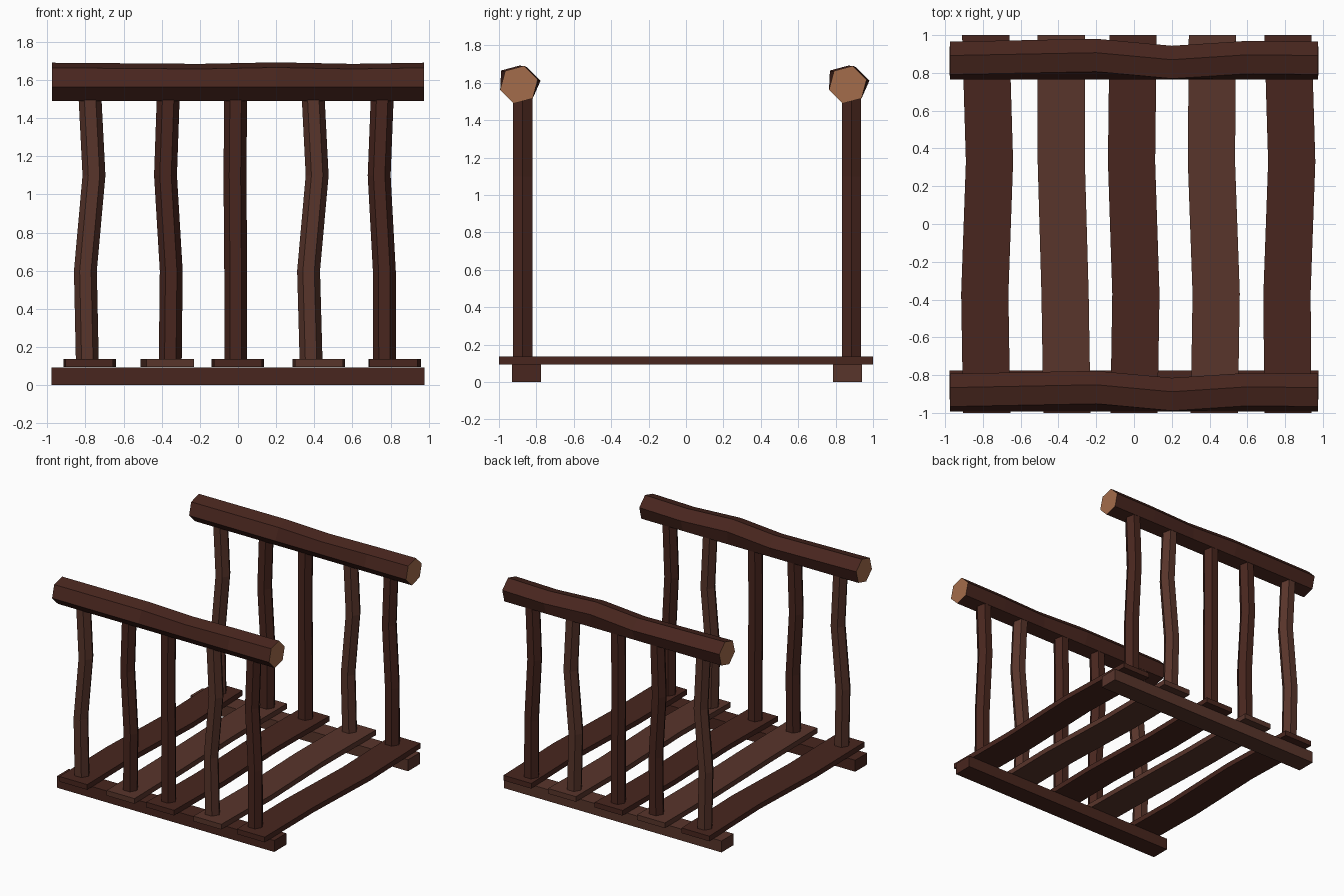
import bpy, bmesh, math

if "Cube" in bpy.data.objects:
    bpy.data.objects.remove(bpy.data.objects["Cube"])


def material(name, color):
    m = bpy.data.materials.new(name)
    m.diffuse_color = (*color, 1)
    m.use_nodes = True
    m.node_tree.nodes["Principled BSDF"].inputs["Base Color"].default_value = m.diffuse_color
    return m


DARK = material("dark_wood", (0.065, 0.019, 0.013))
LIGHT = material("light_wood", (0.098, 0.035, 0.024))
CUT = material("cut_wood", (0.37, 0.15, 0.07))


def loft(name, rings, mat, cap_mat=None):
    """Skin a list of equal-sized vertex rings and close both ends."""
    bm = bmesh.new()
    loops = [[bm.verts.new(p) for p in ring] for ring in rings]
    n = len(loops[0])
    for a, b in zip(loops, loops[1:]):
        for i in range(n):
            j = (i + 1) % n
            bm.faces.new((a[i], a[j], b[j], b[i]))
    for ring in (loops[0], loops[-1]):
        bm.faces.new(ring).material_index = 1 if cap_mat else 0
    bmesh.ops.recalc_face_normals(bm, faces=bm.faces)
    mesh = bpy.data.meshes.new(name)
    bm.to_mesh(mesh)
    bm.free()
    mesh.materials.append(mat)
    if cap_mat:
        mesh.materials.append(cap_mat)
    ob = bpy.data.objects.new(name, mesh)
    bpy.context.collection.objects.link(ob)
    return ob


# Deck planks: left edge x at each station along y
stations = (1, 0.33, -0.37, -1)
planks = [
    ((-0.91, -0.89, -0.915, -0.905), DARK),
    ((-0.51, -0.51, -0.49, -0.48), LIGHT),
    ((-0.13, -0.138, -0.115, -0.125), DARK),
    ((0.29, 0.285, 0.31, 0.30), LIGHT),
    ((0.69, 0.71, 0.685, 0.69), DARK),
]
for k, (lefts, mat) in enumerate(planks):
    loft(f"deck_plank_{k + 1}",
         [[(x, y, 0.095), (x + 0.25, y, 0.095), (x + 0.25, y, 0.137), (x, y, 0.137)]
          for x, y in zip(lefts, stations)], mat)

# Hexagonal posts: centre x at each height
heights = (0.13, 0.6, 1.1, 1.53)
posts = [
    ((-0.79, -0.80, -0.755, -0.777), LIGHT),
    ((-0.355, -0.35, -0.38, -0.365), DARK),
    ((-0.012, -0.012, -0.016, -0.012), DARK),
    ((0.383, 0.37, 0.415, 0.393), LIGHT),
    ((0.768, 0.767, 0.74, 0.757), DARK),
]
# Rail wobble: the upper edges drift in y and z along x
rail_path = ((-0.975, 0, 0), (-0.2, 0.015, -0.006), (0.2, -0.022, 0.002),
             (0.6, 0.004, -0.006), (0.975, 0, 0))

for side, y0, beam_y, beam_mat in (("front", -0.873, -0.853, DARK),
                                   ("back", 0.885, 0.863, LIGHT)):
    # Ground beam
    loft(f"{side}_ground_beam",
         [[(x, beam_y - 0.077, 0), (x, beam_y + 0.077, 0),
           (x, beam_y + 0.077, 0.093), (x, beam_y - 0.077, 0.093)]
          for x in (-0.977, 0.977)], beam_mat)
    # Posts
    for k, (centres, mat) in enumerate(posts):
        loft(f"{side}_post_{k + 1}",
             [[(x + 0.06 * math.cos(math.radians(60 * i)),
                y0 + 0.06 * math.sin(math.radians(60 * i)), z) for i in range(6)]
              for x, z in zip(centres, heights)], mat)
    # Hexagonal handrail log with pale cut ends
    rings = []
    for x, dy, dz in rail_path:
        ring = []
        for i in range(6):
            a = math.radians(15 + 60 * i)
            up = 1 if i < 3 else 0
            ring.append((x, y0 - 0.02 + 0.104 * math.cos(a) + dy * up,
                         1.59 + 0.104 * math.sin(a) + dz * up))
        rings.append(ring)
    loft(f"{side}_handrail", rings, DARK, CUT)
